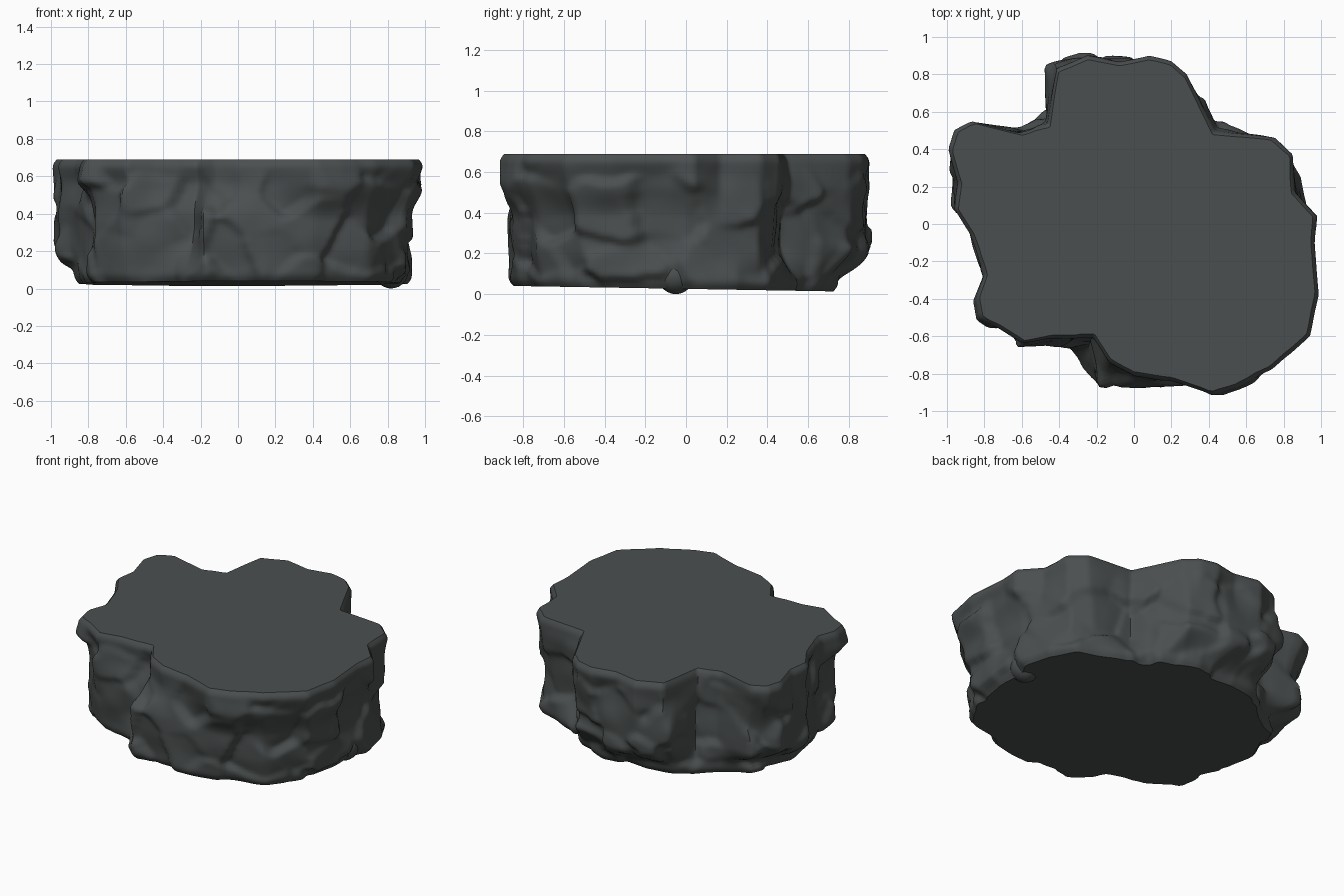
import bpy, bmesh, math
from mathutils import Vector, noise

if "Cube" in bpy.data.objects:
    bpy.data.objects.remove(bpy.data.objects["Cube"])

# Rock outlines seen from above at three heights, counter-clockwise
TOP = [(.98, .04), (.97, -.1), (.99, -.38), (.94, -.6), (.74, -.78), (.55, -.87), (.42, -.91),
       (.2, -.84), (0, -.81), (-.13, -.74), (-.22, -.61), (-.45, -.61), (-.6, -.64), (-.82, -.5),
       (-.84, -.4), (-.8, -.28), (-.88, -.05), (-.96, .08), (-.94, .22), (-.99, .4), (-.96, .5),
       (-.87, .55), (-.62, .49), (-.46, .53), (-.43, .72), (-.41, .83), (-.25, .9), (-.08, .87),
       (.08, .9), (.2, .87), (.28, .8), (.43, .49), (.75, .46), (.85, .37), (.86, .17)]
MID = [(.91, 0), (.87, .2), (.83, .37), (.72, .45), (.43, .48), (.35, .66), (.25, .81), (0, .9),
       (-.25, .9), (-.47, .83), (-.46, .56), (-.6, .51), (-.85, .54), (-.98, .4), (-.97, .1),
       (-.88, -.1), (-.79, -.28), (-.79, -.5), (-.62, -.62), (-.36, -.67), (-.25, -.67),
       (-.19, -.86), (.15, -.86), (.4, -.83), (.7, -.74), (.88, -.52), (.9, -.3)]
LOW = [(.92, 0), (.88, .25), (.78, .4), (.5, .52), (.33, .66), (.1, .74), (-.2, .74), (-.4, .68),
       (-.58, .5), (-.78, .4), (-.91, .12), (-.89, -.1), (-.8, -.3), (-.77, -.5), (-.6, -.61),
       (-.34, -.67), (-.17, -.85), (.15, -.86), (.4, -.82), (.7, -.7), (.87, -.47), (.91, -.25)]
N, ROWS = 300, 40
Z1 = .69


def ray_radius(points, ang):
    """Distance from the centre to the outline in one direction."""
    d = Vector((math.cos(ang), math.sin(ang)))
    best = 0
    for i, a in enumerate(points):
        p, q = Vector(a), Vector(points[(i + 1) % len(points)])
        e = q - p
        den = d.cross(e)
        if abs(den) > 1e-9:
            t, s = p.cross(e) / den, p.cross(d) / den
            if t > 0 and -1e-6 <= s <= 1 + 1e-6:
                best = max(best, t)
    return best


def smooth(a, b, v):
    t = min(1, max(0, (v - a) / (b - a)))
    return t * t * (3 - 2 * t)


def chipped(x, y, z):
    """Blocky stone relief: tilted voronoi plates plus soft bumps."""
    w = noise.noise_vector(Vector((x, y, z)) * 3) * .3
    p = Vector((x, y, z * 1.1)) * 3.6 + w
    dist, cells = noise.voronoi(p)
    plate = noise.cell(cells[0] * 7.3)
    tilt = (p - cells[0]).dot(noise.noise_vector(cells[0] * 5.1))
    return .03 * (plate - .5) + .055 * tilt + .018 * noise.noise(Vector((x, y, z)) * 6)


# Stone body: relief is sampled on a grid, softened, then added to the blended outlines
radii = []
for i in range(N):
    a = 2 * math.pi * i / N
    radii.append((a, ray_radius(TOP, a), ray_radius(MID, a), ray_radius(LOW, a)))
base, relief = [], []
for k in range(ROWS + 1):
    z = .02 + (Z1 - .02) * k / ROWS
    base.append([])
    relief.append([])
    for a, rt, rm, rl in radii:
        c, s = math.cos(a), math.sin(a)
        wob = .07 * noise.noise(Vector((c * 2, s * 2, 4)))
        r = rl + (rm - rl) * smooth(.05, .23, z + wob)
        r += (rt - r) * smooth(.36, .57, z + wob)
        base[k].append(r)
        relief[k].append(chipped(c * r, s * r, z) * (1 - .85 * smooth(.55, .66, z)))
for _ in range(2):
    relief = [[(relief[k][i] * 2 + relief[k][i - 1] + relief[k][(i + 1) % N]
                + relief[max(k - 1, 0)][i] + relief[min(k + 1, ROWS)][i]) / 6
               for i in range(N)] for k in range(ROWS + 1)]

bm = bmesh.new()
rings = []
for k in range(ROWS + 1):
    f = k / ROWS
    ring = []
    for i, (a, *_) in enumerate(radii):
        r = base[k][i] + relief[k][i] + .006
        h = f * .67
        r -= .025 * max(0, 1 - h / .05) ** 2 + .024 * max(0, 1 - (.67 - h) / .045) ** 2
        x = max(-1, min(1, math.cos(a) * r))
        y = max(-.915, min(.915, math.sin(a) * r))
        z0 = .026 - .017 * y          # underside slopes slightly to the back
        ring.append(bm.verts.new((x, y, z0 + (Z1 - z0) * f)))
    rings.append(ring)
for k in range(ROWS):
    for i in range(N):
        j = (i + 1) % N
        bm.faces.new((rings[k][i], rings[k][j], rings[k + 1][j], rings[k + 1][i]))

# Fan caps on the top and the underside
for ring, z, up in ((rings[-1], Z1, True), (rings[0], .026, False)):
    mid = bm.verts.new((-.08, 0, z))
    for i in range(N):
        a, b = ring[i], ring[(i + 1) % N]
        bm.faces.new((a, b, mid) if up else (b, a, mid))
me = bpy.data.meshes.new("rock_slab")
bm.to_mesh(me)
bm.free()
rock = bpy.data.objects.new("rock_slab", me)
bpy.context.collection.objects.link(rock)

# Small stone knob that touches the ground at the right edge
bpy.ops.mesh.primitive_ico_sphere_add(subdivisions=3, radius=1, location=(.82, -.05, .09))
knob = bpy.context.object
knob.name = "ground_knob"
knob.scale = (.09, .09, .09)

# One dark grey stone colour
mat = bpy.data.materials.new("dark_grey_stone")
mat.diffuse_color = (.07, .078, .078, 1)
mat.use_nodes = True
mat.node_tree.nodes["Principled BSDF"].inputs["Base Color"].default_value = mat.diffuse_color
for ob in (rock, knob):
    ob.data.materials.append(mat)
    bpy.ops.object.select_all(action='DESELECT')
    ob.select_set(True)
    bpy.context.view_layer.objects.active = ob
    bpy.ops.object.shade_smooth_by_angle(angle=math.radians(55))
for p in rock.data.polygons:
    if len(p.vertices) == 3:
        p.use_smooth = False
